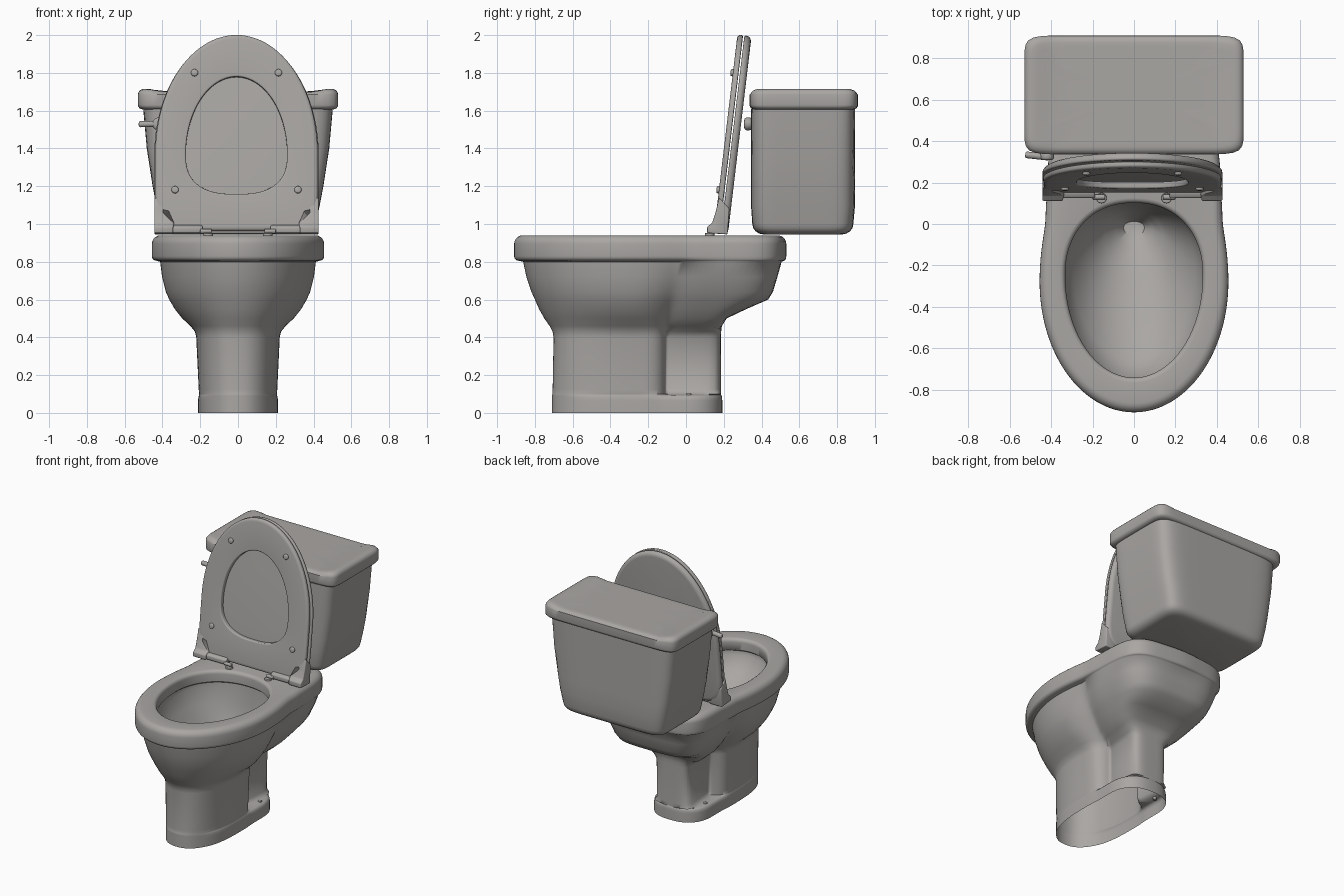
import bpy, bmesh, math
from mathutils import Vector

if "Cube" in bpy.data.objects:
    bpy.data.objects.remove(bpy.data.objects["Cube"])

ceramic = bpy.data.materials.new("warm grey ceramic")
ceramic.diffuse_color = (0.40, 0.385, 0.37, 1)
ceramic.use_nodes = True
ceramic.node_tree.nodes["Principled BSDF"].inputs["Base Color"].default_value = ceramic.diffuse_color
N = 144


def finish(name, bm, angle=50):
    bmesh.ops.recalc_face_normals(bm, faces=bm.faces)
    me = bpy.data.meshes.new(name)
    bm.to_mesh(me)
    bm.free()
    ob = bpy.data.objects.new(name, me)
    bpy.context.collection.objects.link(ob)
    me.materials.append(ceramic)
    bpy.ops.object.select_all(action='DESELECT')
    ob.select_set(True)
    bpy.context.view_layer.objects.active = ob
    bpy.ops.object.shade_smooth_by_angle(angle=math.radians(angle))
    return ob


# A shape is (half width, front, back, centre, front exponent, back exponent)
def inside(s, x, y):
    w, f, b, c, nf, nb = s
    d, n = (c - y, nf) if y < c else (y - c, nb)
    length = c - f if y < c else b - c
    return (abs(x) / w) ** n + (abs(d) / length) ** n < 1


def radius(s, c, a):
    lo, hi = 0.0, 2.0
    for _ in range(22):
        m = (lo + hi) / 2
        if inside(s, m * math.cos(a), c + m * math.sin(a)):
            lo = m
        else:
            hi = m
    return lo


def inset(s, e):
    w, f, b, *rest = s
    return (w - e, f + e, b - e, *rest)


def ring(z, c, *shapes):
    """Outline of blended shapes, seen from centre c."""
    pts = []
    for i in range(N):
        a = 2 * math.pi * i / N
        rs = [radius(s, c, a) for s in shapes]
        r = max(rs)
        r *= sum((q / r) ** 22 for q in rs) ** (1 / 22)
        pts.append((r * math.cos(a), c + r * math.sin(a), z))
    return pts


def rounding(z0, z1, e, steps=4):
    """Quarter round: (height, inset) pairs from the wall at z0 to the flat at z1."""
    angles = [math.pi / 2 * k / steps for k in range(steps + 1)]
    return [(z0 + (z1 - z0) * math.sin(a), e * (1 - math.cos(a))) for a in angles]


def loft(name, rings, cap0=True, cap1=True, cyclic=False):
    bm = bmesh.new()
    vs = [[bm.verts.new(p) for p in r] for r in rings]
    pairs = list(zip(vs, vs[1:])) + ([(vs[-1], vs[0])] if cyclic else [])
    for a, b in pairs:
        for i in range(N):
            j = (i + 1) % N
            bm.faces.new((a[i], a[j], b[j], b[i]))
    if cap0:
        bm.faces.new(vs[0])
    if cap1:
        bm.faces.new(vs[-1])
    return finish(name, bm)


def cylinder(name, p, q, r, bevel=0.004):
    p, q = Vector(p), Vector(q)
    bm = bmesh.new()
    bmesh.ops.create_cone(bm, cap_ends=True, segments=24, radius1=r, radius2=r, depth=(q - p).length)
    caps = [e for e in bm.edges if any(len(f.verts) > 4 for f in e.link_faces)]
    bmesh.ops.bevel(bm, geom=caps, offset=bevel, segments=3, affect='EDGES', profile=0.5)
    rot = (q - p).to_track_quat('Z', 'Y').to_matrix().to_4x4()
    rot.translation = (p + q) / 2
    bm.transform(rot)
    return finish(name, bm, 40)


# Bowl body: rounded foot, then bowl and pedestal blended with neck and shelf
rings = []
for z, e in [(0, 0)] + rounding(.065, .095, .02):
    w = .205
    rings.append(ring(z, -.2, (w, -.709, -.1, -.28, 2.4, 4), (w - e, -.6, .192 - e * .3, -.02, 5, 2.5)))
body = [  # height, bowl half width, front, back, rear half width, back
    (.1, .207, -.707, -.1, .15, .186), (.125, .208, -.706, -.1, .13, .185),
    (.4, .221, -.701, -.1, .135, .185), (.43, .228, -.706, -.09, .155, .186),
    (.46, .252, -.722, -.07, .205, .19), (.5, .295, -.75, -.03, .25, .215),
    (.55, .335, -.778, .02, .29, .32), (.6, .364, -.8, .07, .325, .435),
    (.64, .382, -.818, .11, .35, .46), (.72, .402, -.845, .23, .385, .484),
    (.8, .412, -.862, .38, .41, .506)]
for z, w, f, b, sw, sb in body:
    t = min(1, max(0, (z - .4) / .12))
    rings.append(ring(z, -.2, (w, f, b, -.28, 2.4 - .4 * t, 3.5 - 1.5 * t), (sw, -.27, sb, .1, 2, 4)))
# Rim, rounded below and above, then the opening
rim, shelf = (.456, -.91, .5, -.28, 2, 2), (.417, -.27, .515, .1, 2, 4.5)
opening = (.332, -.742, .102, -.25, 2, 2.2)
for z, e in rounding(.83, .806, .022)[::-1]:
    rings.append(ring(z, -.2, inset(rim, e), inset(shelf, e * .3)))
for z, e in rounding(.895, .94, .045, 5):
    rings.append(ring(z, -.2, inset(rim, e), inset(shelf, e)))
for z, e in rounding(.915, .94, .024)[::-1] + [(.86, 0), (.85, -.012), (.82, -.01)]:
    rings.append(ring(z, -.25, inset(opening, -abs(e))))
# Basin, sloping back to the drain
for z, w, f, b in [(.72, .295, -.66, .1), (.62, .215, -.48, .085), (.54, .14, -.25, .06),
                   (.49, .09, -.12, .035), (.43, .05, -.06, .012)]:
    c = f + .58 * (b - f)
    rings.append(ring(z, c, (w, f, b, c, 2, 2.2)))
loft("bowl_body", rings, cap0=False)

# Tank: tapered, with a softly rounded bottom
base = (.412, .351, .886, .62, 8, 8)
rings = [ring(z, .62, inset(base, e)) for z, e in rounding(1.0, .945, .06)[::-1]]
for z, w in [(1.1, .433), (1.2, .452), (1.4, .483), (1.61, .502)]:
    rings.append(ring(z, .62, (w, .344, .895, .62, 8, 8)))
loft("tank", rings)

# Tank lid: slightly dished between its two ends
lid = (.53, .336, .911, .62, 12, 12)
profile = rounding(1.63, 1.606, .03)[::-1] + rounding(1.685, 1.716, .035)
profile += [(1.716, e) for e in (.06, .1, .15, .23)]
rings = [ring(z, .62, inset(lid, e)) for z, e in profile]
for r in rings:
    for i, (x, y, z) in enumerate(r):
        t = min(1, max(0, (.49 - abs(x)) / .11))
        r[i] = (x, y, z - (.016 * t * t * (3 - 2 * t) if z > 1.69 else 0))
loft("tank_lid", rings)

# Flush lever
cylinder("lever_knob", (-.42, .35, 1.53), (-.42, .308, 1.53), .034, .014)
cylinder("lever_handle", (-.525, .335, 1.528), (-.41, .322, 1.53), .016, .008)


# Raised seat and cover, built flat and then tilted upright
def raise_up(ob):
    ob.rotation_euler = (math.radians(83.2), 0, 0)
    ob.location = (-.008, .22, .946)


cover = (.435, 0, 1.055, .42, 7, 2)
seat = (.43, .012, 1.055, .42, 7, 2)
hole = (.268, .206, .832, .42, 2.6, 2)
raise_up(loft("seat_cover", [ring(d, .42, inset(cover, e)) for d, e in
                             rounding(.024, -.002, .03)[::-1] + rounding(.028, .036, .012)]))
section = [(seat, d, e) for d, e in rounding(.048, .043, .008)[::-1] + rounding(.06, .073, .022)]
section += [(hole, d, -e) for d, e in rounding(.066, .073, .01)[::-1]] + [(hole, .043, 0)]
raise_up(loft("seat", [ring(d, .42, inset(s, e)) for s, d, e in section], False, False, True))

# Seat bumpers
for x, v in [(.222, .852), (.325, .228)]:
    for s in (-1, 1):
        raise_up(cylinder("seat_bumper", (s * x, v, .066), (s * x, v, .086), .019, .008))


def slab(name, x0, x1, prof, bevel, taper=0.0):
    """Side profile stretched from x0 to x1; taper narrows the upper end at x0."""
    bm = bmesh.new()
    f = bm.faces.new([bm.verts.new((x0 + taper * (z > 1.03), y, z)) for y, z in prof])
    g = bmesh.ops.extrude_face_region(bm, geom=[f])
    for v in g['geom']:
        if isinstance(v, bmesh.types.BMVert):
            v.co.x = x1
    bmesh.ops.recalc_face_normals(bm, faces=bm.faces)
    bmesh.ops.bevel(bm, geom=bm.edges[:], offset=bevel, segments=3, affect='EDGES', profile=0.5)
    return finish(name, bm, 40)


# Hinges, flared lower corners of the seat, and floor bolts
for s in (-1, 1):
    m = -.008
    slab("hinge_bar", m + s * .18, m + s * .42, [(.125, .952), (.215, .948), (.215, .985), (.15, .995), (.125, .985)], .008)
    slab("seat_corner", m + s * .335, m + s * .435,
         [(.112, .952), (.22, .945), (.23, 1.08), (.175, 1.14), (.156, 1.06), (.138, 1.005), (.112, .985)],
         .006, s * .05)
    cylinder("hinge_pin", (s * .14, .13, .962), (s * .2, .13, .962), .012)
    cylinder("hinge_post", (s * .157, .125, .93), (s * .157, .125, .952), .025)
    cylinder("floor_bolt", (s * .166, .015, .08), (s * .166, .015, .103), .013)
